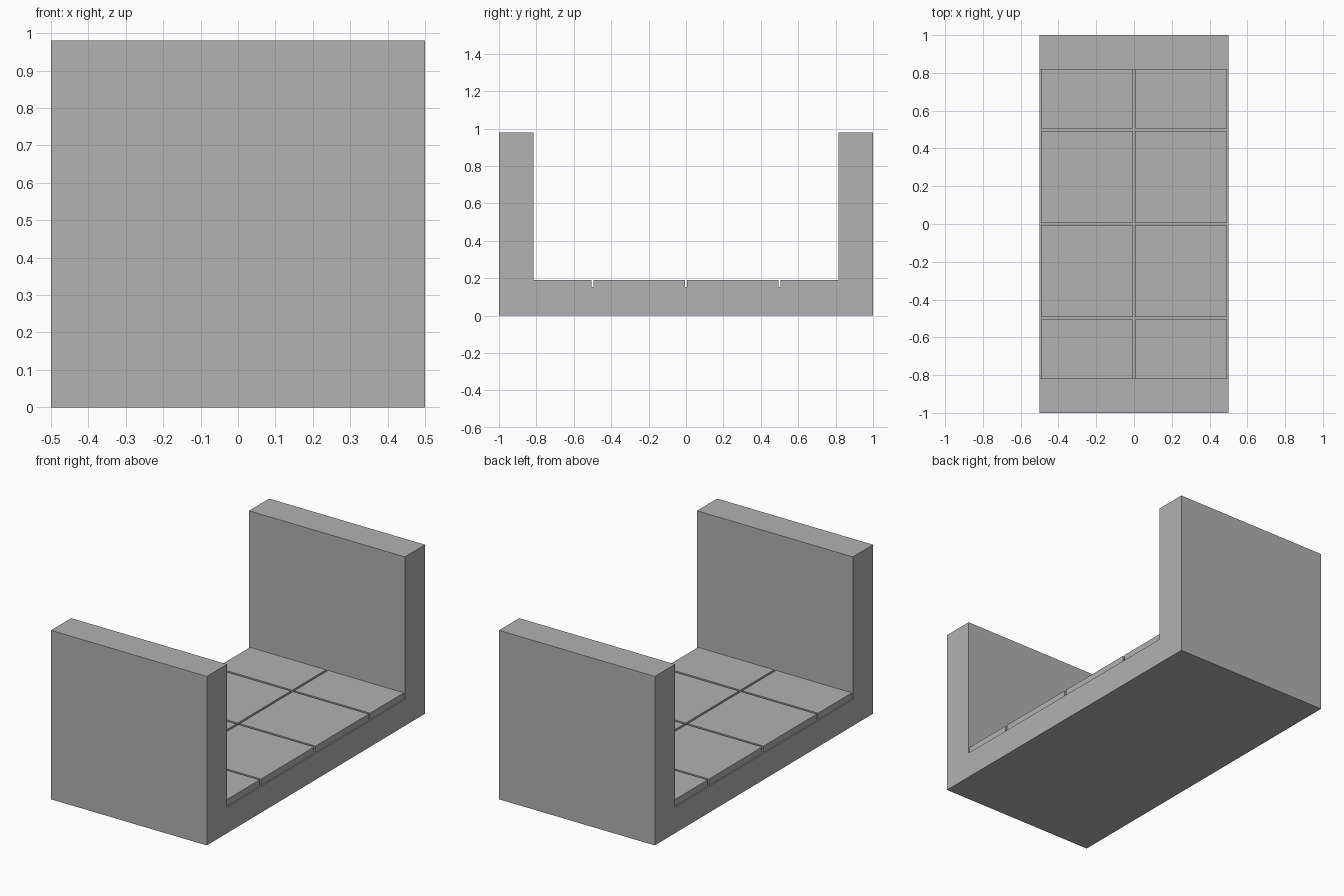
import bpy
import bmesh

cube = bpy.data.objects.get("Cube")
if cube:
    bpy.data.objects.remove(cube, do_unlink=True)

HALF_WIDTH, HALF_LENGTH, HEIGHT = 0.5, 1.0, 0.98
WALL_Y, FLOOR_Z, TILE_TOP = 0.815, 0.152, 0.19
PITCH, GAP = 0.5, 0.0065

grey = bpy.data.materials.new("light_grey")
grey.use_nodes = True
colour = (0.445, 0.445, 0.445, 1)
grey.diffuse_color = colour
grey.node_tree.nodes["Principled BSDF"].inputs["Base Color"].default_value = colour


def extrude_profile(name, profile, x0, x1):
    """Extrude a closed (y, z) outline along x."""
    bm = bmesh.new()
    face = bm.faces.new([bm.verts.new((x0, y, z)) for y, z in profile])
    swept = bmesh.ops.extrude_face_region(bm, geom=[face])["geom"]
    verts = [v for v in swept if isinstance(v, bmesh.types.BMVert)]
    bmesh.ops.translate(bm, verts=verts, vec=(x1 - x0, 0, 0))
    bmesh.ops.recalc_face_normals(bm, faces=bm.faces)
    mesh = bpy.data.meshes.new(name)
    bm.to_mesh(mesh)
    bm.free()
    mesh.materials.append(grey)
    obj = bpy.data.objects.new(name, mesh)
    bpy.context.collection.objects.link(obj)
    return obj


# Channel: floor slab with an upright wall at each end
right_half = [(HALF_LENGTH, 0), (HALF_LENGTH, HEIGHT), (WALL_Y, HEIGHT), (WALL_Y, FLOOR_Z)]
left_half = [(-y, z) for y, z in reversed(right_half)]
extrude_profile("channel_body", right_half + left_half, -HALF_WIDTH, HALF_WIDTH)

# Floor tiles: two columns, four rows, the end rows cut short by the walls
for column, x in (("right", -PITCH), ("left", 0)):
    for row in range(4):
        y = (row - 2) * PITCH
        y0 = max(y + GAP, -WALL_Y)
        y1 = min(y + PITCH - GAP, WALL_Y)
        outline = [(y0, FLOOR_Z), (y1, FLOOR_Z), (y1, TILE_TOP), (y0, TILE_TOP)]
        extrude_profile(f"floor_tile_{column}_{row + 1}", outline, x + GAP, x + PITCH - GAP)
